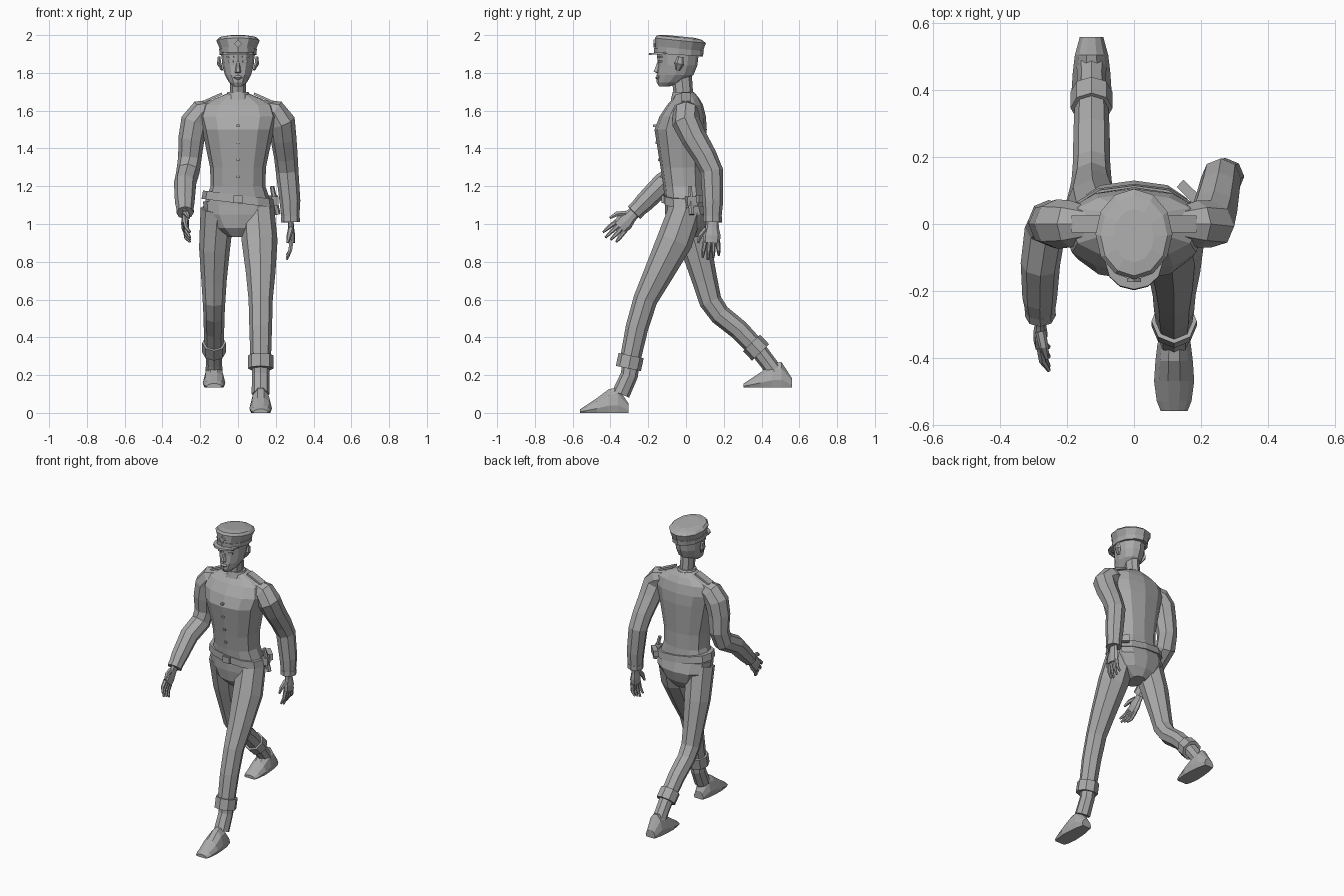
import bpy, bmesh, math
from mathutils import Vector, Matrix

old = bpy.data.objects.get("Cube")
if old:
    bpy.data.objects.remove(old, do_unlink=True)

grey = bpy.data.materials.new("plain grey")
grey.use_nodes = True
tone = (0.4, 0.4, 0.4, 1)
grey.diffuse_color = tone
grey.node_tree.nodes["Principled BSDF"].inputs["Base Color"].default_value = tone


def finish(name, bm):
    bmesh.ops.recalc_face_normals(bm, faces=bm.faces)
    mesh = bpy.data.meshes.new(name)
    bm.to_mesh(mesh)
    bm.free()
    mesh.materials.append(grey)
    part = bpy.data.objects.new(name, mesh)
    bpy.context.collection.objects.link(part)
    return part


def skin(name, rings):
    """Join equal rings of points into a closed shell."""
    bm = bmesh.new()
    loops = [[bm.verts.new(point) for point in ring] for ring in rings]
    for lower, upper in zip(loops, loops[1:]):
        for i in range(len(lower)):
            bm.faces.new((lower[i - 1], lower[i], upper[i], upper[i - 1]))
    bm.faces.new(loops[0])
    bm.faces.new(loops[-1])
    return finish(name, bm)


def circle(sides):
    angles = [math.tau * i / sides for i in range(sides)]
    return [(math.cos(angle), math.sin(angle)) for angle in angles]


def boxy(value, power):
    return math.copysign(abs(value) ** power, value)


def stack(name, rows, sides=12, lean=(0, 0), power=1):
    """Level rings, each given by height, front y, back y and half width."""
    rings = []
    for height, front, back, half in rows:
        ring = []
        for c, s in circle(sides):
            x = half * boxy(c, power)
            y = (front + back) / 2 + (back - front) / 2 * boxy(s, power)
            ring.append((x, y, height + lean[0] * x + lean[1] * y))
        rings.append(ring)
    return skin(name, rings)


def tube(name, path, sides=8, across=(1, 0, 0), flat=1):
    """Rings square to a path of (point, radius) pairs."""
    points = [Vector(point) for point, radius in path]
    last = len(points) - 1
    rings = []
    for k, (point, radius) in enumerate(path):
        along = (points[min(k + 1, last)] - points[max(k - 1, 0)]).normalized()
        u = Vector(across)
        u = (u - along * u.dot(along)).normalized()
        v = along.cross(u) * flat
        rings.append([points[k] + (u * c + v * s) * radius for c, s in circle(sides)])
    return skin(name, rings)


def cuff(name, path, length, swell):
    """Raised band around the end of a sleeve or trouser leg."""
    end, radius = Vector(path[-1][0]), path[-1][1] * swell
    start = end + (Vector(path[-2][0]) - end).normalized() * length
    tube(name, [(start, radius), (end, radius)])


def box(name, place, size, turn=(0, 0, 0)):
    bm = bmesh.new()
    bmesh.ops.create_cube(bm, size=1, matrix=Matrix.Diagonal((*size, 1)))
    part = finish(name, bm)
    part.location, part.rotation_euler = place, turn
    return part


# Jacket, collar, belt and trouser seat
stack("jacket", [
    (1.1, -.11, .11, .18), (1.2, -.12, .1, .145), (1.3, -.135, .1, .148),
    (1.5, -.167, .11, .19), (1.57, -.14, .105, .21), (1.63, -.1, .09, .19),
    (1.665, -.07, .07, .12), (1.69, -.06, .05, .06)], power=.85)
stack("collar", [(1.66, -.08, .07, .07), (1.7, -.07, .04, .055)])
stack("belt", [(1.11, -.12, .12, .193), (1.155, -.12, .115, .185)], lean=(-.12, 0), power=.85)
stack("trouser_seat", [(.93, -.06, .08, .05), (.98, -.1, .11, .13),
                       (1.05, -.11, .13, .18), (1.12, -.11, .11, .185)], power=.85)
box("belt_buckle", (0, -.12, 1.13), (.05, .02, .04))
for i in range(4):
    box(f"jacket_button_{i}", (0, -.126 - .013 * i, 1.25 + .09 * i), (.016, .02, .012))

# Pouch, strap and baton on the left hip
box("hip_pouch", (.187, .03, 1.12), (.04, .06, .05), (0, 0, .3))
box("hip_strap", (.17, .09, 1.13), (.03, .09, .04), (0, 0, .8))
tube("baton", [((.18, .02, 1.2), .012), ((.21, .03, 1.05), .016)], sides=6)

# Neck, head and face
stack("neck", [(1.64, -.06, .06, .06), (1.7, -.067, .037, .042), (1.8, -.08, .03, .044)], sides=8)
stack("head", [(1.728, -.143, -.09, .022), (1.75, -.155, -.02, .048), (1.79, -.155, .04, .07),
               (1.84, -.15, .06, .083), (1.92, -.155, .07, .09)])
stack("nose", [(1.8, -.16, -.13, .016), (1.806, -.174, -.13, .016), (1.865, -.15, -.13, .007)], sides=6)
stack("lips", [(1.765, -.155, -.13, .012), (1.775, -.163, -.13, .024), (1.785, -.155, -.13, .016)], sides=8)
for label, side in (("left", 1), ("right", -1)):
    box(label + "_eye", (side * .038, -.137, 1.86), (.03, .012, .012), (0, 0, side * .35))
    box(label + "_brow", (side * .04, -.139, 1.885), (.04, .014, .008), (0, 0, side * .35))
    tube(label + "_ear", [((side * .085, -.045, 1.815), .012), ((side * .1, -.035, 1.85), .026),
                          ((side * .1, -.03, 1.885), .016)], sides=6, across=(0, 1, 0), flat=.5)
    box(label + "_shoulder_board", (side * .135, 0, 1.668), (.11, .05, .012), (0, side * .42, 0))

# Cap with band, visor and badge
stack("cap", [(1.895, -.163, .085, .094), (1.925, -.164, .09, .097), (1.968, -.165, .105, .115),
              (1.983, -.155, .085, .1), (1.99, -.115, .045, .06)], lean=(0, -.1))
stack("cap_band", [(1.893, -.168, .09, .097), (1.923, -.169, .094, .1)], lean=(0, -.06))
stack("cap_visor", [(1.905, -.198, -.04, .085), (1.915, -.195, -.04, .085)], lean=(0, .05))
box("cap_badge", (0, -.167, 1.955), (.03, .012, .03), (0, math.pi / 4, 0))


def hand(label, wrist, along, spread, inward):
    """Palm, four curled fingers and a thumb on the spread side."""
    wrist, inward = Vector(wrist), Vector(inward)
    along, spread = Vector(along).normalized(), Vector(spread).normalized()

    def spot(reach, aside, curl):
        return wrist + along * reach + spread * aside + inward * curl

    tube(label + "_palm", [(spot(-.02, 0, 0), .03), (spot(.03, 0, 0), .036), (spot(.07, 0, 0), .047),
                           (spot(.11, 0, 0), .044)], across=spread, flat=.45)
    for i in range(4):
        fan = (i - 1.5) * .022
        tip = .2 - abs(i - 2) * .012
        tube(f"{label}_finger_{i}", [(spot(.1, fan, 0), .013), (spot(.15, fan * 1.2, .006), .011),
                                     (spot(tip, fan * 1.3, .026), .006)], sides=6, across=spread)
    tube(label + "_thumb", [(spot(.035, .03, 0), .016), (spot(.07, .06, .01), .014),
                            (spot(.11, .07, .02), .007)], sides=6, across=inward)


# Arms: shared shoulder, then the left swings back and the right reaches forward
left_arm = [((.24, .04, 1.46), .069), ((.253, .1, 1.36), .063), ((.26, .137, 1.28), .06),
            ((.275, .142, 1.12), .055), ((.278, .14, 1.01), .045)]
right_arm = [((-.247, 0, 1.45), .069), ((-.255, .01, 1.35), .062), ((-.265, -.015, 1.275), .062),
             ((-.28, -.12, 1.215), .059), ((-.282, -.22, 1.115), .052), ((-.28, -.275, 1.06), .042)]
for label, side, arm in (("left", 1, left_arm), ("right", -1, right_arm)):
    shoulder = [((side * .13, 0, 1.61), .05), ((side * .19, 0, 1.59), .07), ((side * .23, 0, 1.54), .074)]
    sleeve = shoulder + arm
    tube(label + "_sleeve", sleeve)
    cuff(label + "_sleeve_cuff", sleeve, length=.03, swell=1.1)
hand("left", (.28, .14, 1.01), (.02, -.05, -1), (0, -1, 0), (-1, 0, 0))
hand("right", (-.28, -.275, 1.06), (0, -.7, -.7), (0, -.7, .7), (1, 0, 0))


def shoe(name, x, toe, ground):
    """Flat-soled sections from toe to heel."""
    outline = ((.85, 0), (1, .3), (.75, .75), (.3, 1))
    outline += tuple((-across, up) for across, up in reversed(outline))
    rings = []
    for step, top, half in ((0, .02, .04), (.03, .04, .052), (.09, .08, .06), (.15, .125, .056),
                            (.2, .135, .05), (.255, .05, .035)):
        rings.append([(x + half * across, toe + step, ground + top * up) for across, up in outline])
    skin(name, rings)


# Legs: each lies in a plane, as (y, z, radius) from hip to ankle
left_leg = ((0, 1.08, .09), (-.06, .91, .095), (-.145, .74, .078), (-.215, .6, .064),
            (-.26, .45, .06), (-.305, .235, .053))
right_leg = ((0, 1.08, .09), (.055, .87, .082), (.1, .7, .067), (.13, .59, .06),
             (.18, .52, .056), (.28, .44, .054), (.395, .32, .049))
left_ankle = ((-.29, .28, .047), (-.3, .2, .046), (-.345, .1, .048))
right_ankle = ((.37, .35, .045), (.435, .265, .043), (.505, .17, .046))
for label, x, leg, ankle, toe, ground in (
        ("left", .12, left_leg, left_ankle, -.56, 0),
        ("right", -.127, right_leg, right_ankle, .305, .135)):
    trouser = [((x * min(1, 1.5 - z * .6), y, z), radius) for y, z, radius in leg]
    tube(label + "_trouser_leg", trouser)
    cuff(label + "_trouser_cuff", trouser, length=.07, swell=1.28)
    tube(label + "_ankle", [((x, y, z), radius) for y, z, radius in ankle])
    shoe(label + "_shoe", x, toe, ground)
